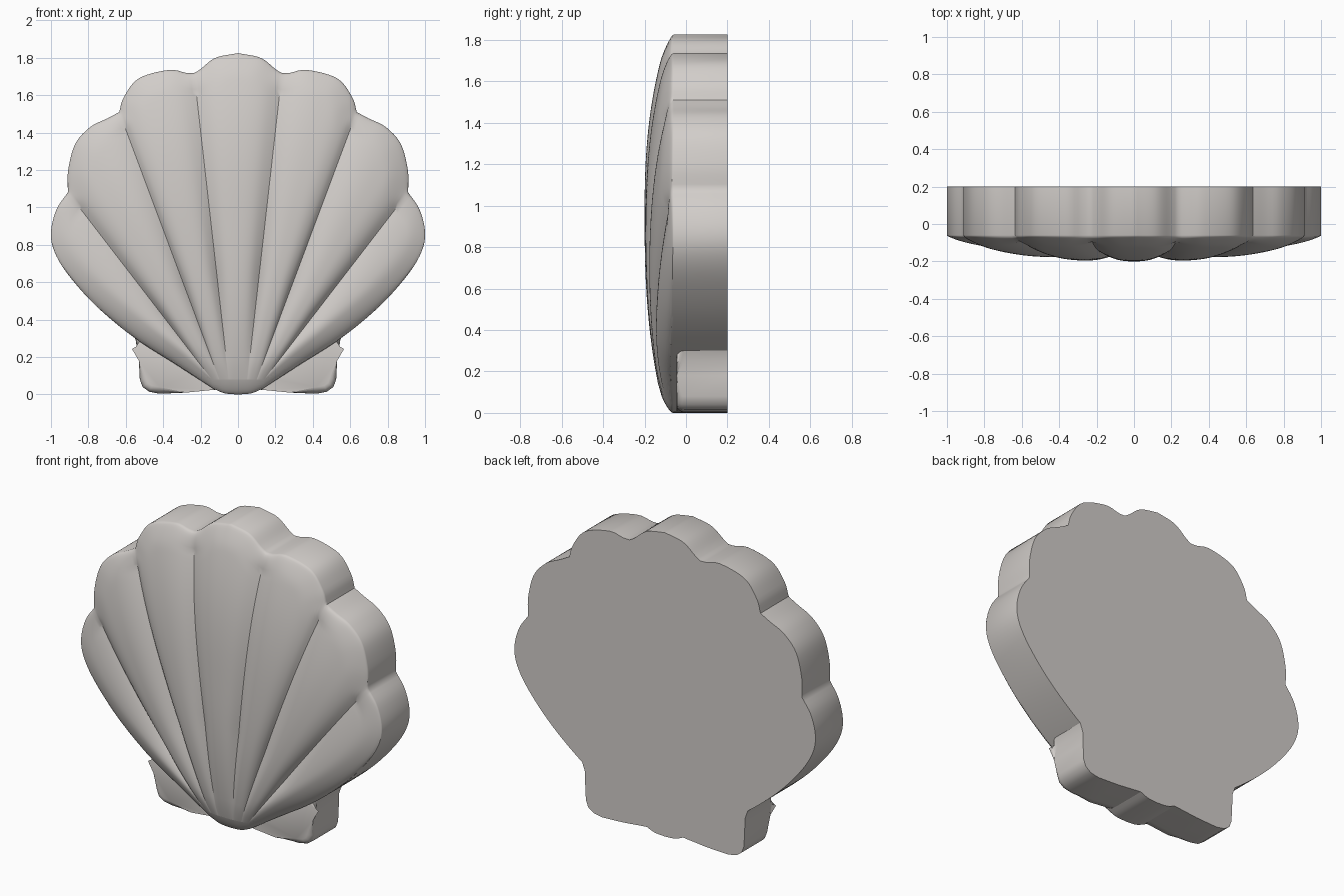
import bpy, bmesh, math
from mathutils import Vector, kdtree

if "Cube" in bpy.data.objects:
    bpy.data.objects.remove(bpy.data.objects["Cube"])

mat = bpy.data.materials.new("warm grey")
mat.diffuse_color = (0.64, 0.61, 0.585, 1)
mat.use_nodes = True
mat.node_tree.nodes["Principled BSDF"].inputs["Base Color"].default_value = mat.diffuse_color
BACK, RIM = 0.2, -0.06


def curve(pts, n):
    """Catmull-Rom through pts, n even samples; the end point is left out."""
    p = [Vector(q) for q in pts]
    p = [2 * p[0] - p[1]] + p + [2 * p[-1] - p[-2]]
    fine = []
    for i in range(1, len(p) - 2):
        a, b, c, d = p[i - 1:i + 3]
        for k in range(20):
            t = k / 20
            fine.append(0.5 * (2 * b + (c - a) * t + (2 * a - 5 * b + 4 * c - d) * t**2
                               + (3 * b - a - 3 * c + d) * t**3))
    fine.append(p[-2])
    acc = [0]
    for a, b in zip(fine, fine[1:]):
        acc.append(acc[-1] + (b - a).length)
    out, j = [], 0
    for k in range(n):
        s = acc[-1] * k / n
        while acc[j + 1] < s:
            j += 1
        out.append(fine[j].lerp(fine[j + 1], (s - acc[j]) / (acc[j + 1] - acc[j])))
    return out


def finish(bm, name):
    bmesh.ops.recalc_face_normals(bm, faces=bm.faces)
    me = bpy.data.meshes.new(name)
    bm.to_mesh(me)
    bm.free()
    ob = bpy.data.objects.new(name, me)
    bpy.context.collection.objects.link(ob)
    me.materials.append(mat)
    bpy.ops.object.select_all(action='DESELECT')
    ob.select_set(True)
    bpy.context.view_layer.objects.active = ob
    return ob


# Right half outline, rib by rib: points, samples, base x start/end, groove weight
ribs = [
    ([(0, 0), (.07, .006), (.13, .03)], 8, 0, .14, lambda f: 0),
    ([(.13, .03), (.34, .165), (.55, .30), (.75, .465), (.9, .63), (.98, .76),
      (1, .87), (.97, .99), (.91, 1.08)], 56, .14, .14, lambda f: max(0, (f - .77) / .23)),
    ([(.91, 1.08), (.908, 1.2), (.87, 1.34), (.79, 1.43), (.7, 1.475), (.635, 1.51)],
     24, .14, .10, lambda f: abs(2 * f - 1)),
    ([(.635, 1.51), (.61, 1.59), (.53, 1.69), (.37, 1.735), (.28, 1.72), (.235, 1.718)],
     24, .10, .05, lambda f: abs(2 * f - 1)),
    ([(.235, 1.718), (.2, 1.74), (.12, 1.80), (0, 1.825)], 14, .05, 0, lambda f: 1 - f),
]
half = []
for pts, n, b0, b1, groove in ribs:
    for k, q in enumerate(curve(pts, n)):
        f = k / n
        half.append((q, Vector((b0 + (b1 - b0) * f, .08)), groove(f)))
flip = lambda v: Vector((-v.x, v.y))
ring = half + [(Vector((0, 1.825)), Vector((0, .08)), 0)]
ring += [(flip(q), flip(b), g) for q, b, g in reversed(half[1:])]

# Distance to the outline, for the rounded rim
tree = kdtree.KDTree(len(ring) * 4)
for i, (q, _, _) in enumerate(ring):
    nxt = ring[(i + 1) % len(ring)][0]
    for k in range(4):
        m = q.lerp(nxt, k / 4)
        tree.insert((m.x, m.y, 0), i * 4 + k)
tree.balance()


def front_y(p, s, g):
    d = 0 if s >= 1 else tree.find((p.x, p.y, 0))[2]
    e = min(d / .13, 1)
    edge = math.sqrt(max(0, 1 - (1 - e)**2))
    dz = (p.y - .95) / (.95 if p.y > .95 else 1.1)
    dome = max(.1, 1 - math.hypot(p.x / 1.06, dz)**2.5)
    cut = .04 * abs(g)**2.5 * min(1, s * 3) * min(1, e * 1.2)
    return RIM - .14 * dome * edge + cut


# Ribbed shell body
bm = bmesh.new()
N = 44
rows = []
for k in range(N + 1):
    s = 1 - (1 - k / N)**1.6
    row = []
    for q, b, g in ring:
        p = b.lerp(q, s)
        row.append(bm.verts.new((p.x, front_y(p, s, g), p.y)))
    rows.append(row)
rows.append([bm.verts.new((q.x, BACK, q.y)) for q, _, _ in ring])
M = len(ring)
for a, b in zip(rows, rows[1:]):
    for i in range(M):
        j = (i + 1) % M
        bm.faces.new((a[i], a[j], b[j], b[i]))
bm.faces.new(rows[-1])
bmesh.ops.remove_doubles(bm, verts=bm.verts, dist=1e-5)
finish(bm, "shell_body")
bpy.ops.object.shade_smooth_by_angle(angle=math.radians(40))

# Hinge ears, left and right
ear = [(0, .03), (.13, .025), (.28, .01), (.42, .004), (.475, .015), (.51, .04), (.525, .08),
       (.53, .18), (.532, .25), (.55, .30), (.42, .24), (.2, .12), (0, .12)]
for side, name in ((1, "right_ear"), (-1, "left_ear")):
    bm = bmesh.new()
    fr = [bm.verts.new((side * x, -.045, z)) for x, z in ear]
    bk = [bm.verts.new((side * x, BACK, z)) for x, z in ear]
    bm.faces.new(fr)
    bm.faces.new(bk)
    for i in range(len(ear)):
        j = (i + 1) % len(ear)
        bm.faces.new((fr[i], fr[j], bk[j], bk[i]))
    # Round the outer front edges
    rim = [bm.edges.get((fr[i], fr[i + 1])) for i in range(0, 9)]
    bmesh.ops.bevel(bm, geom=rim, offset=.035, segments=4, profile=.5, affect='EDGES',
                    clamp_overlap=True)
    finish(bm, name)
    bpy.ops.object.shade_smooth_by_angle(angle=math.radians(40))
